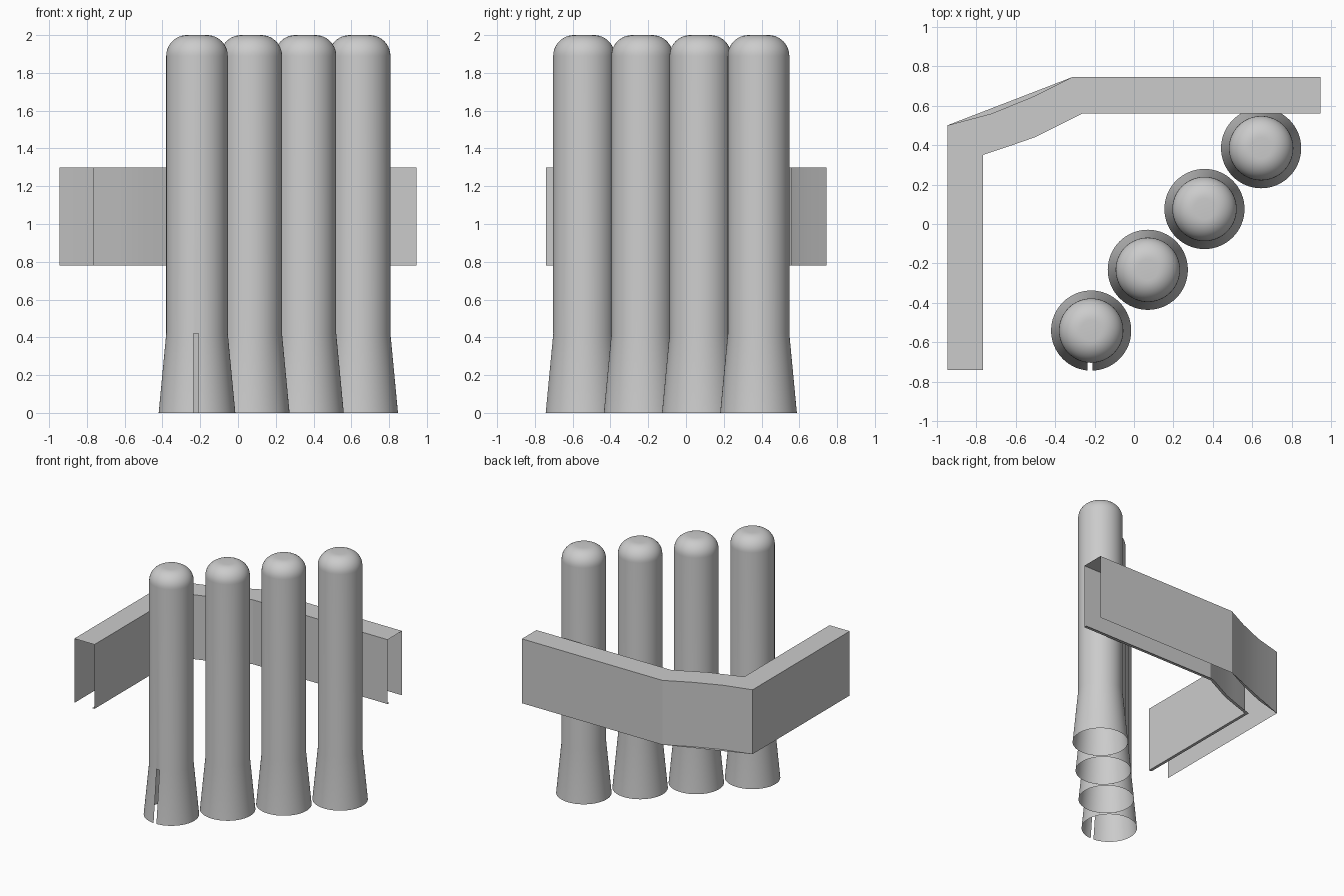
import bpy, bmesh, math

cube = bpy.data.objects.get("Cube")
if cube:
    bpy.data.objects.remove(cube, do_unlink=True)

grey = bpy.data.materials.new("plain grey")
grey.use_nodes = True
colour = (0.6, 0.6, 0.6, 1)
grey.diffuse_color = colour
grey.node_tree.nodes["Principled BSDF"].inputs["Base Color"].default_value = colour


def finish(bm, name, location=(0, 0, 0), smooth=30):
    mesh = bpy.data.meshes.new(name)
    bm.to_mesh(mesh)
    bm.free()
    mesh.materials.append(grey)
    obj = bpy.data.objects.new(name, mesh)
    obj.location = location
    bpy.context.collection.objects.link(obj)
    bpy.ops.object.select_all(action="DESELECT")
    obj.select_set(True)
    bpy.context.view_layer.objects.active = obj
    bpy.ops.object.shade_smooth_by_angle(angle=math.radians(smooth))
    return obj


# Hollow post: flared foot, straight shaft, rounded cap
def post(name, x, y, slotted=False):
    radius, foot, flare, fillet, sides = 0.163, 0.203, 0.42, 0.11, 64
    profile = [(foot, 0), (radius, flare)]
    for i in range(11):
        a = math.pi / 2 * i / 10
        profile.append((radius - fillet + fillet * math.cos(a),
                        2 - fillet + fillet * math.sin(a)))
    bm = bmesh.new()
    rings = []
    for r, z in profile:
        angles = [2 * math.pi * i / sides for i in range(sides)]
        rings.append([bm.verts.new((r * math.cos(a), r * math.sin(a), z)) for a in angles])
    for low, high in zip(rings, rings[1:]):
        for i in range(sides):
            j = (i + 1) % sides
            bm.faces.new((low[i], low[j], high[j], high[i]))
    bm.faces.new(rings[-1])

    # Narrow slot through the front of the foot
    if slotted:
        left, right = -0.018, 0.008
        for edge in (left, right):
            faces = [f for f in bm.faces
                     if f.calc_center_median().z < flare and f.calc_center_median().y < 0]
            geom = set(faces)
            for f in faces:
                geom.update(f.edges)
                geom.update(f.verts)
            bmesh.ops.bisect_plane(bm, geom=list(geom), plane_co=(edge, 0, 0),
                                   plane_no=(1, 0, 0))
        gone = []
        for f in bm.faces:
            c = f.calc_center_median()
            if left < c.x < right and c.y < 0 and c.z < flare:
                gone.append(f)
        bmesh.ops.delete(bm, geom=gone, context="FACES")
    finish(bm, name, (x, y, 0))


for n in range(4):
    post(f"post_{n + 1}", -0.217 + 0.287 * n, -0.54 + 0.308 * n, slotted=(n == 0))

# Bent rail: channel open below and at both ends, with a lip on the inner wall
outer = [(-0.945, -0.74), (-0.945, 0.5), (-0.72, 0.56), (-0.5, 0.65), (-0.31, 0.745), (0.945, 0.745)]
inner = [(-0.765, -0.74), (-0.765, 0.35), (-0.63, 0.395), (-0.5, 0.44), (-0.26, 0.56), (0.945, 0.56)]
bottom, top, lip = 0.78, 1.3, 0.13
bm = bmesh.new()
sections = []
for (ox, oy), (ix, iy) in zip(outer, inner):
    lx, ly = ix + (ox - ix) * lip, iy + (oy - iy) * lip
    points = [(ox, oy, bottom), (ox, oy, top), (ix, iy, top), (ix, iy, bottom), (lx, ly, bottom)]
    sections.append([bm.verts.new(p) for p in points])
for a, b in zip(sections, sections[1:]):
    for i in range(4):
        bm.faces.new((a[i], a[i + 1], b[i + 1], b[i]))

# Flat web bridging the hollow of the bend along the lower edge
bm.faces.new([s[0] for s in sections[1:5]])
bmesh.ops.recalc_face_normals(bm, faces=bm.faces)
finish(bm, "bent_rail", smooth=20)
